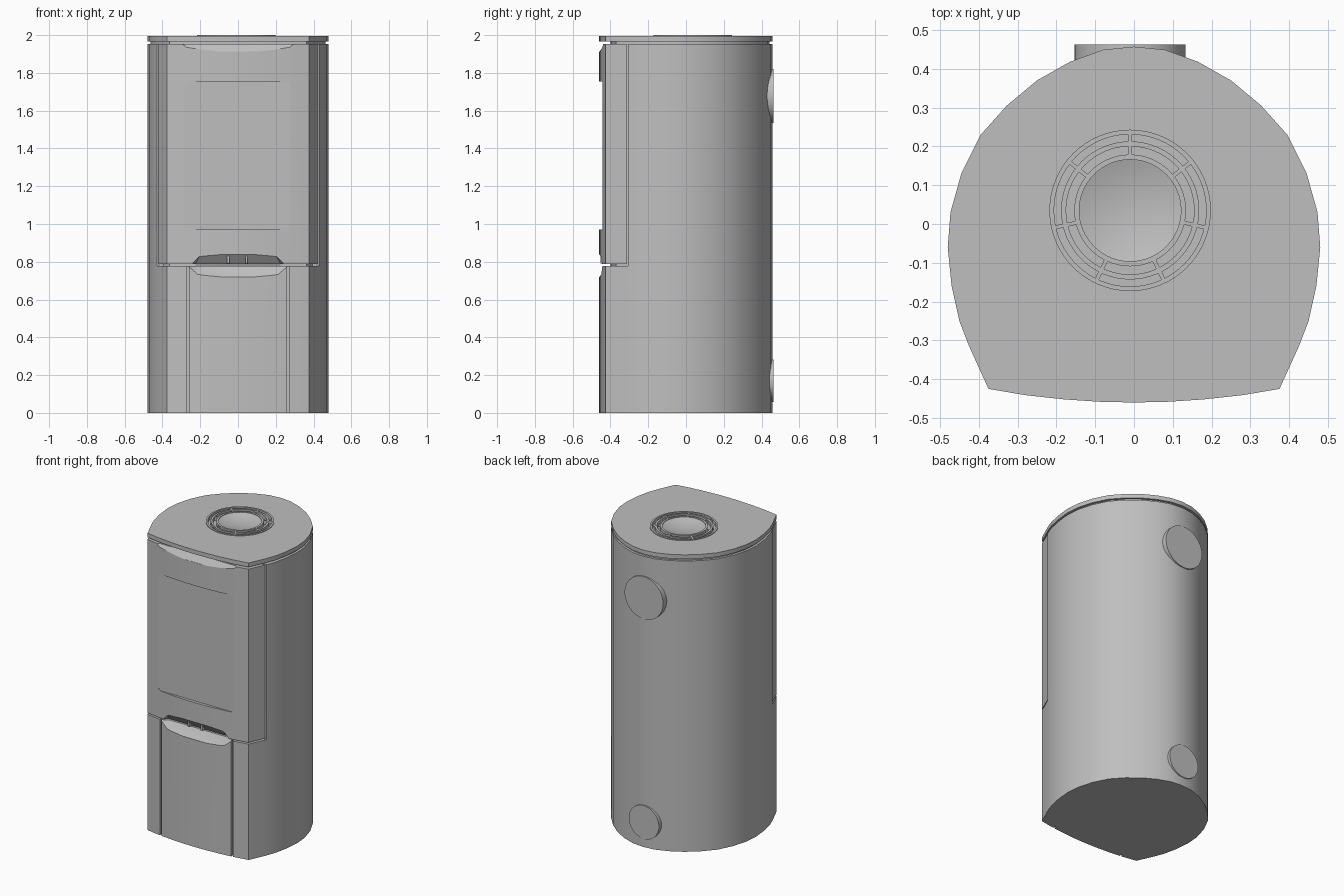
import bpy, bmesh, math
from mathutils import Vector

cube = bpy.data.objects.get("Cube")
if cube:
    bpy.data.objects.remove(cube, do_unlink=True)

grey = bpy.data.materials.new("stove grey")
grey.use_nodes = True
GREY = (0.52, 0.52, 0.52, 1)
grey.diffuse_color = GREY
grey.node_tree.nodes["Principled BSDF"].inputs["Base Color"].default_value = GREY


def finish(bm, name):
    bmesh.ops.recalc_face_normals(bm, faces=bm.faces[:])
    me = bpy.data.meshes.new(name)
    bm.to_mesh(me)
    bm.free()
    me.materials.append(grey)
    ob = bpy.data.objects.new(name, me)
    bpy.context.collection.objects.link(ob)
    return ob


def prism(name, outline, lo, hi, axis="z"):
    """Extrude a closed 2D outline along z, or along y for an x-z outline."""
    bm = bmesh.new()
    place = (lambda a, b, c: (a, b, c)) if axis == "z" else (lambda a, b, c: (a, c, b))
    bottom = [bm.verts.new(place(a, b, lo)) for a, b in outline]
    top = [bm.verts.new(place(a, b, hi)) for a, b in outline]
    bm.faces.new(bottom)
    bm.faces.new(top)
    n = len(outline)
    for i in range(n):
        j = (i + 1) % n
        bm.faces.new((bottom[i], bottom[j], top[j], top[i]))
    return finish(bm, name)


def box(name, x0, x1, y0, y1, z0, z1):
    return prism(name, [(x0, y0), (x1, y0), (x1, y1), (x0, y1)], z0, z1)


def hull(name, points):
    bm = bmesh.new()
    for p in points:
        bm.verts.new(p)
    bmesh.ops.convex_hull(bm, input=bm.verts[:])
    return finish(bm, name)


def circle(cx, cy, r, n=48):
    return [(cx + r * math.cos(2 * math.pi * i / n), cy + r * math.sin(2 * math.pi * i / n))
            for i in range(n)]


def lathe(name, profile, cx, cy, closed, n=64):
    """Spin an (r, z) profile about a vertical axis."""
    bm = bmesh.new()
    vs = [bm.verts.new((cx + r, cy, z)) for r, z in profile]
    es = [bm.edges.new((vs[i], vs[i + 1])) for i in range(len(vs) - 1)]
    if closed:
        es.append(bm.edges.new((vs[-1], vs[0])))
    bmesh.ops.spin(bm, geom=vs + es, cent=(cx, cy, 0), axis=(0, 0, 1),
                   angle=2 * math.pi, steps=n)
    bmesh.ops.remove_doubles(bm, verts=bm.verts[:], dist=1e-5)
    return finish(bm, name)


def cut(target, *cutters):
    """Subtract each cutter, bake the result and discard the cutter."""
    for c in cutters:
        c.hide_render = True
        m = target.modifiers.new("cut", "BOOLEAN")
        m.operation, m.solver, m.object = "DIFFERENCE", "EXACT", c
        bpy.context.view_layer.update()
        ev = target.evaluated_get(bpy.context.evaluated_depsgraph_get())
        me = bpy.data.meshes.new_from_object(ev)
        target.modifiers.clear()
        target.data = me
        bpy.data.objects.remove(c, do_unlink=True)


def scoop(name, z_edge, x_edge, z_open, x_open, x_back, y_back):
    """Wedge for a sloping finger recess that opens at height z_open."""
    pts = []
    for s in (-1, 1):
        pts += [(s * x_edge, -0.458, z_edge), (s * x_edge, -0.5, z_edge),
                (s * x_open, -0.5, z_open), (s * x_open, -0.44, z_open),
                (s * x_back, y_back, z_open)]
    return hull(name, pts)


def mirrored(half):
    """Full outline from the +x half, listed front to back."""
    return half + [(-x, y) for x, y in reversed(half) if x > 1e-6]


# Plan outline: bowed front, sharp corners, rounded back
FRONT = [(0, -0.46), (0.09, -0.458), (0.18, -0.452), (0.28, -0.441), (0.375, -0.425)]
REAR = [(0.425, -0.315), (0.45, -0.25), (0.47, -0.16), (0.48, -0.06), (0.473, 0.03),
        (0.445, 0.13), (0.395, 0.23), (0.328, 0.305), (0.25, 0.37), (0.165, 0.418),
        (0.08, 0.449), (0, 0.457)]
PLAN = mirrored(FRONT + REAR)
BODY_TOP = 1.953
smooth = []

# Body shell with door opening, panel grooves and panel finger scoop
body = prism("body", PLAN, 0, BODY_TOP)
cut(body, box("door_opening", -0.6, 0.6, -0.6, -0.307, 0.778, 2.1))
cut(body, *[box("groove", s * 0.265 - 0.006, s * 0.265 + 0.006, -0.55, -0.427, -0.1, 0.85)
            for s in (-1, 1)])
cut(body, scoop("panel_scoop", 0.72, 0.21, 0.785, 0.27, 0.22, -0.41))
smooth.append(body)

# Recessed core seen in the gaps
core = prism("inner_core", [(x * 0.965, y * (0.87 if y < 0 else 0.965)) for x, y in PLAN],
             0.76, 1.97)
cut(core, box("core_trim", -0.6, 0.6, -0.6, 0.6, 0.5, 0.765))
smooth.append(core)

# Door with flat window pocket and scoops at top and bottom
door = prism("door", mirrored(FRONT + [(0.4215, -0.315)]), 0.788, BODY_TOP)
window = []
X0, X1, Z0, Z1, R = -0.283, 0.275, 0.97, 1.755, 0.022
for cx, cz, a0 in ((X1 - R, Z1 - R, 0), (X0 + R, Z1 - R, 90),
                   (X0 + R, Z0 + R, 180), (X1 - R, Z0 + R, 270)):
    for k in range(5):
        a = math.radians(a0 + 22.5 * k)
        window.append((cx + R * math.cos(a), cz + R * math.sin(a)))
cut(door, prism("window_pocket", window, -0.6, -0.4395, "y"),
    scoop("top_scoop", 1.912, 0.267, 1.96, 0.305, 0.285, -0.425),
    scoop("bottom_scoop", 0.838, 0.20, 0.78, 0.25, 0.23, -0.412))
smooth.append(door)

# Air control tabs under the door
for side, x in (("right", -0.052), ("left", 0.045)):
    box(side + "_air_tab", x - 0.006, x + 0.006, -0.452, -0.40, 0.79, 0.838)

# Top plate with round vent pocket
VX, VY = -0.01, 0.035
lid = prism("top_plate", PLAN, 1.967, 1.995)
cut(lid, prism("vent_pocket", circle(VX, VY, 0.2, 64), 1.973, 2.1))
smooth.append(lid)

# Vent grille rings and spokes
for name, r0, r1 in (("outer", 0.196, 0.208), ("middle", 0.165, 0.178), ("inner", 0.131, 0.144)):
    ring = lathe(name + "_vent_ring", [(r0, 1.974), (r1, 1.974), (r1, 2.0), (r0, 2.0)],
                 VX, VY, True)
    smooth.append(ring)
for i in range(7):
    a = math.pi / 2 + i * 2 * math.pi / 7
    d, t = Vector((math.cos(a), math.sin(a))), Vector((-math.sin(a), math.cos(a))) * 0.005
    c = Vector((VX, VY))
    prism(f"vent_spoke_{i + 1}",
          [tuple(c + d * r + t * s) for r, s in ((0.14, -1), (0.2, -1), (0.2, 1), (0.14, 1))],
          1.974, 1.999)

# Shallow dished vent cover
dish = lathe("vent_dish", [(0.1325 * k / 8, 1.9755 + 0.021 * (k / 8) ** 2) for k in range(9)],
             VX, VY, False)
if sum(p.normal.z for p in dish.data.polygons) < 0:
    dish.data.flip_normals()
smooth.append(dish)

# Flue and air inlet collars on the back
for name, z, r in (("flue_collar", 1.677, 0.143), ("air_inlet_collar", 0.17, 0.112)):
    smooth.append(prism(name, circle(VX, z, r), 0.39, 0.462, "y"))

# Smooth curves, keep crisp edges
bpy.ops.object.select_all(action="DESELECT")
for ob in smooth:
    ob.select_set(True)
bpy.context.view_layer.objects.active = body
bpy.ops.object.shade_smooth_by_angle(angle=math.radians(25))
bpy.ops.object.select_all(action="DESELECT")
